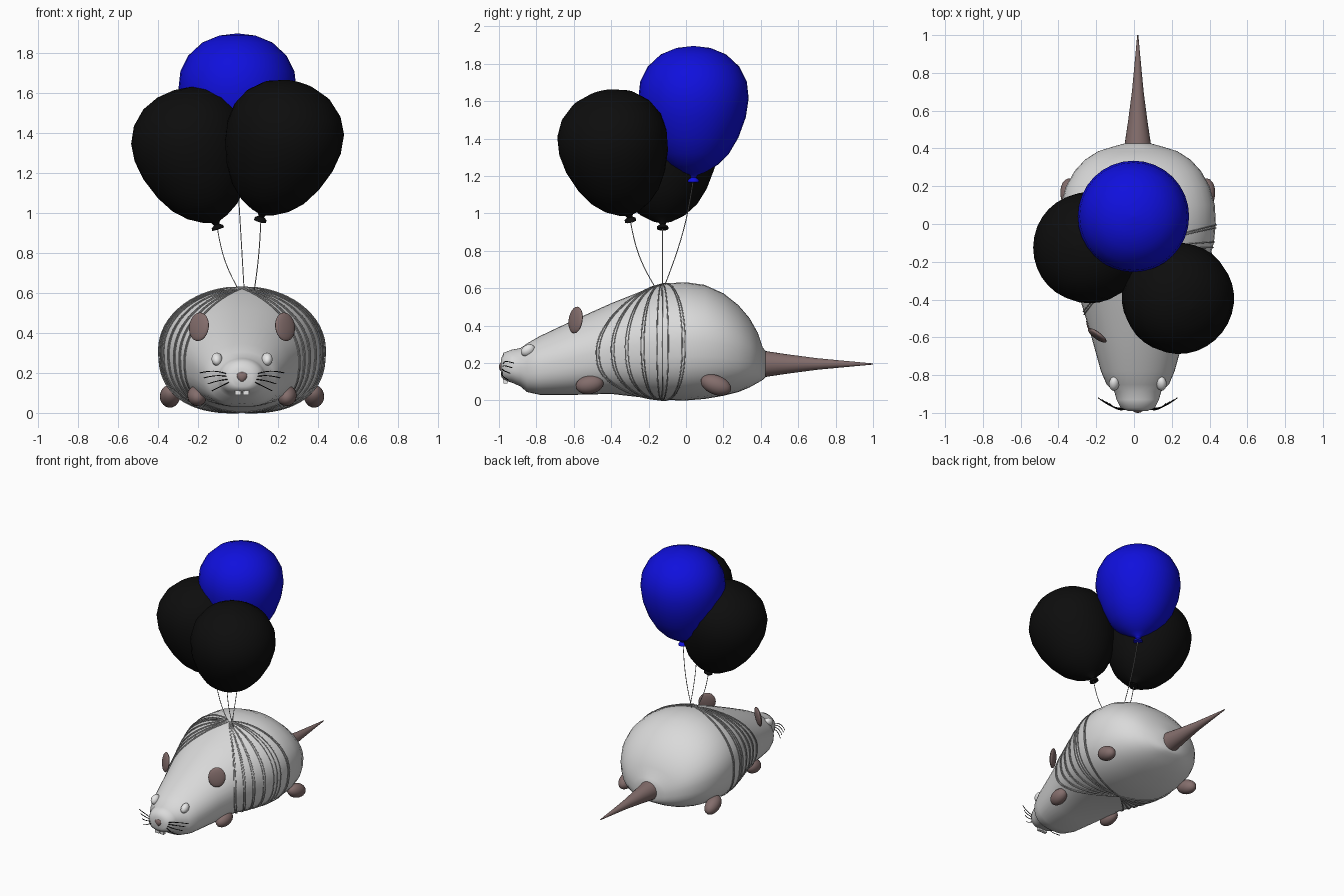
import bpy, bmesh, math
from mathutils import Vector, Matrix

cube = bpy.data.objects.get("Cube")
if cube:
    bpy.data.objects.remove(cube, do_unlink=True)

CX = 0.02  # centre line of the animal


def material(name, rgb):
    m = bpy.data.materials.new(name)
    m.use_nodes = True
    m.diffuse_color = (*rgb, 1)
    m.node_tree.nodes["Principled BSDF"].inputs["Base Color"].default_value = (*rgb, 1)
    return m


GREY = material("pale grey fur", (0.70, 0.70, 0.70))
WHITE = material("white", (0.8, 0.8, 0.8))
SKIN = material("dusky brown skin", (0.23, 0.155, 0.15))
BLACK = material("black", (0.004, 0.004, 0.004))
BLUE = material("blue", (0.005, 0.005, 0.72))
STRING = material("string grey", (0.5, 0.5, 0.5))


def finish(name, bm, mat, matrix=Matrix(), angle=50):
    bmesh.ops.recalc_face_normals(bm, faces=bm.faces)
    mesh = bpy.data.meshes.new(name)
    bm.to_mesh(mesh)
    bm.free()
    mesh.materials.append(mat)
    ob = bpy.data.objects.new(name, mesh)
    ob.matrix_world = matrix
    bpy.context.collection.objects.link(ob)
    bpy.ops.object.select_all(action='DESELECT')
    ob.select_set(True)
    bpy.context.view_layer.objects.active = ob
    bpy.ops.object.shade_smooth_by_angle(angle=math.radians(angle))
    return ob


def loft(bm, rings):
    loops = [[bm.verts.new(p) for p in ring] for ring in rings]
    n = len(loops[0])
    for a, b in zip(loops, loops[1:]):
        for i in range(n):
            j = (i + 1) % n
            bm.faces.new((a[i], a[j], b[j], b[i]))
    bm.faces.new(loops[0])
    bm.faces.new(loops[-1])


def lathe(name, profile, mat, matrix, n=32):
    bm = bmesh.new()
    loft(bm, [[(r * math.cos(i * math.tau / n), r * math.sin(i * math.tau / n), h)
               for i in range(n)] for r, h in profile])
    return finish(name, bm, mat, matrix)


def ellipsoid(name, loc, radii, mat, rot=(0, 0, 0), taper=0):
    bm = bmesh.new()
    bmesh.ops.create_uvsphere(bm, u_segments=20, v_segments=12, radius=1)
    for v in bm.verts:
        v.co.x *= 1 + taper * v.co.z
        v.co = Vector(a * b for a, b in zip(v.co, radii))
    turn = Matrix.Identity(4)
    for axis, deg in zip("XYZ", rot):
        turn = Matrix.Rotation(math.radians(deg), 4, axis) @ turn
    return finish(name, bm, mat, Matrix.Translation(loc) @ turn)


def threads(name, paths, radius, mat, closed=False):
    cu = bpy.data.curves.new(name, 'CURVE')
    cu.dimensions = '3D'
    cu.bevel_depth = radius
    cu.bevel_resolution = 1
    cu.use_fill_caps = True
    for pts in paths:
        sp = cu.splines.new('POLY')
        sp.points.add(len(pts) - 1)
        for p, co in zip(sp.points, pts):
            p.co = (*co, 1)
        sp.use_cyclic_u = closed
    cu.materials.append(mat)
    ob = bpy.data.objects.new(name, cu)
    bpy.context.collection.objects.link(ob)


def bow(a, b, pull, n=12):
    """Points on a bent line from a to b, pulled sideways in the middle."""
    a, b, pull = Vector(a), Vector(b), Vector(pull)
    return [a.lerp(b, i / n) + pull * math.sin(math.pi * i / n) for i in range(n + 1)]


# Body stations: y, half width, bottom, top
STATIONS = [
    (-0.99, 0.05, 0.13, 0.22), (-0.975, 0.09, 0.11, 0.255), (-0.93, 0.112, 0.095, 0.272),
    (-0.885, 0.125, 0.075, 0.28), (-0.85, 0.165, 0.045, 0.305), (-0.78, 0.195, 0.03, 0.345),
    (-0.6, 0.245, 0.03, 0.43), (-0.4, 0.305, 0.035, 0.52), (-0.2, 0.375, 0.012, 0.60),
    (-0.1, 0.403, 0.002, 0.627), (0, 0.413, 0, 0.632), (0.1, 0.408, 0.008, 0.618),
    (0.2, 0.38, 0.025, 0.573), (0.28, 0.335, 0.045, 0.51), (0.34, 0.28, 0.07, 0.44),
    (0.385, 0.21, 0.095, 0.36), (0.41, 0.13, 0.11, 0.285), (0.425, 0.075, 0.125, 0.265)]


def body_point(y, a, lift=0):
    """Surface point at station y; angle a runs from the top round the side."""
    k = next((i for i in range(len(STATIONS) - 2) if y < STATIONS[i + 1][0]), len(STATIONS) - 2)
    s, e = STATIONS[k], STATIONS[k + 1]
    t = (y - s[0]) / (e[0] - s[0])
    w, lo, hi = (p + (q - p) * t for p, q in zip(s[1:], e[1:]))
    c, n = math.cos(a), math.sin(a)
    pw = 1 if c > 0 else 0.78  # fuller underside
    x = (w + lift) * math.copysign(abs(n) ** pw, n)
    z = (lo + hi) / 2 + ((hi - lo) / 2 + lift) * math.copysign(abs(c) ** pw, c)
    return Vector((CX + x, y, max(z, 0.0)))


SEG = 36
bm = bmesh.new()
loft(bm, [[body_point(s[0], i * math.tau / SEG) for i in range(SEG)] for s in STATIONS])
finish("body", bm, GREY, angle=70)

# Tail: a long cone pointing back
lathe("tail", [(0.07, 0), (0.052, 0.12), (0.031, 0.28), (0.015, 0.45), (0.003, 0.58)], SKIN,
      Matrix.Translation((CX, 0.42, 0.195)) @ Matrix.Rotation(-math.pi / 2, 4, 'X'), 24)

# Paired head parts and feet
whiskers = []
for s, side in ((1, "left"), (-1, "right")):
    ellipsoid(side + "_ear", (CX + s * 0.215, -0.59, 0.43), (0.06, 0.017, 0.072), SKIN,
              (-8, 0, s * 36))
    ellipsoid(side + "_eye", (CX + s * 0.125, -0.845, 0.268), (0.027, 0.04, 0.03), WHITE,
              (32, s * 15, s * 12))
    ellipsoid(side + "_front_foot", (CX + s * 0.225, -0.515, 0.085), (0.048, 0.076, 0.05), SKIN,
              (12, s * 20, 0))
    ellipsoid(side + "_back_foot", (CX + s * 0.36, 0.16, 0.083), (0.05, 0.085, 0.052), SKIN,
              (-22, s * 20, s * -12))
    bm = bmesh.new()
    bmesh.ops.create_cube(bm, size=1, matrix=Matrix.Translation((CX + s * 0.02, -0.965, 0.12))
                          @ Matrix.Diagonal((0.032, 0.02, 0.06, 1)))
    finish(side + "_tooth", bm, WHITE)
    for i, end in enumerate((0.21, 0.185, 0.155, 0.12)):
        reach = 0.21 - 0.02 * i
        whiskers.append(bow((CX + s * 0.05, -0.975, 0.185 - 0.008 * i),
                            (CX + s * reach, -0.92 - 0.01 * i, end - 0.01),
                            (0, -0.02, 0.015 - 0.005 * i)))
threads("whiskers", whiskers, 0.0025, BLACK)
ellipsoid("nose", (CX, -0.98, 0.18), (0.029, 0.02, 0.028), SKIN, taper=0.35)

# Harness: string loops round the body, meeting on the back and belly
loops = []
for mid in (-0.48, -0.465, -0.40, -0.385, -0.325, -0.31, -0.24, -0.225,
            -0.155, -0.125, -0.095, -0.02, -0.005):
    steps = 64
    loops.append([body_point(-0.13 + (mid + 0.13) * abs(math.sin(a)) ** 0.8, a, 0.004)
                  for a in (i * math.tau / steps for i in range(steps))])
threads("harness_strings", loops, 0.003, STRING, closed=True)

# Balloons: lathed with a flared knot, each tilted along its own axis
BALLOON = [(0.004, -0.02), (0.031, -0.018), (0.03, -0.006), (0.014, 0.006), (0.022, 0.02),
           (0.065, 0.036), (0.13, 0.075), (0.19, 0.135), (0.24, 0.22), (0.28, 0.33),
           (0.295, 0.43), (0.285, 0.52), (0.245, 0.60), (0.175, 0.665), (0.09, 0.70), (0.004, 0.71)]
for name, mat, knot, axis, tie, pull in (
        ("blue_balloon", BLUE, (-0.003, 0.04, 1.185), (0, 0, 1), (0.03, -0.11, 0.625), (0, 0.02, 0)),
        ("right_black_balloon", BLACK, (-0.105, -0.125, 0.935), (-0.13, 0, 0.41),
         (0, -0.125, 0.62), (-0.015, 0, -0.01)),
        ("left_black_balloon", BLACK, (0.115, -0.3, 0.975), (0.115, -0.09, 0.4),
         (0.08, -0.165, 0.605), (0.005, -0.02, -0.01))):
    turn = Vector(axis).to_track_quat('Z', 'Y').to_matrix().to_4x4()
    lathe(name, BALLOON, mat, Matrix.Translation(knot) @ turn)
    threads(name + "_string", [bow(knot, tie, pull)], 0.0025, STRING)
